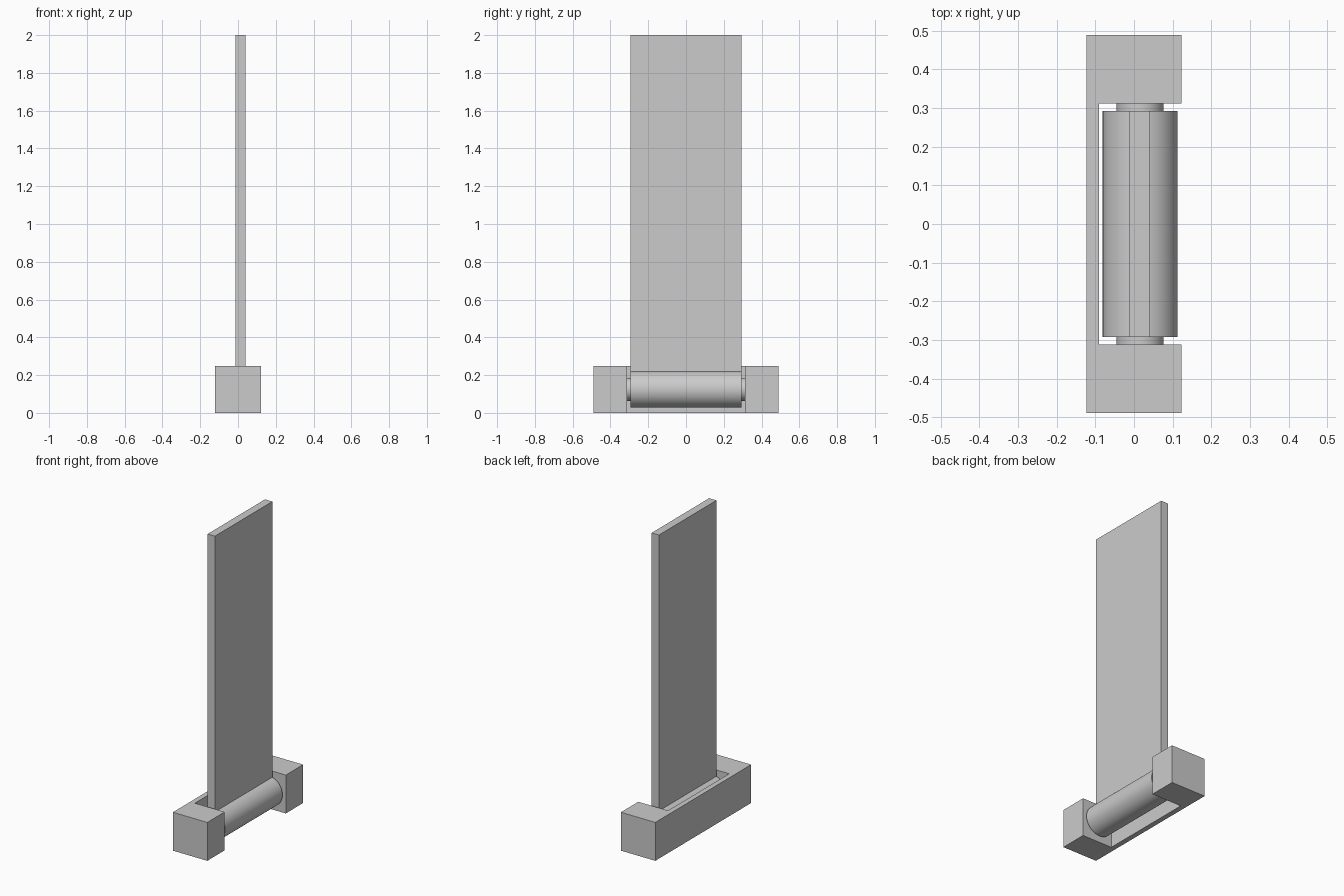
import bpy
import bmesh
import math

if "Cube" in bpy.data.objects:
    bpy.data.objects.remove(bpy.data.objects["Cube"], do_unlink=True)

GREY = (0.6, 0.6, 0.6, 1)
grey = bpy.data.materials.new("plain grey")
grey.use_nodes = True
grey.diffuse_color = GREY
grey.node_tree.nodes["Principled BSDF"].inputs["Base Color"].default_value = GREY

AXIS_X, AXIS_Z = 0.016, 0.125   # hinge axis
ROLL_HALF = 0.293               # half length of roller and panel
GAP_HALF = 0.312                # half width of the opening in the frame


def extrude_profile(name, points, height, z=0):
    """Extrude a flat outline upward."""
    bm = bmesh.new()
    face = bm.faces.new([bm.verts.new((x, y, z)) for x, y in points])
    new = bmesh.ops.extrude_face_region(bm, geom=[face])["geom"]
    verts = [v for v in new if isinstance(v, bmesh.types.BMVert)]
    bmesh.ops.translate(bm, verts=verts, vec=(0, 0, height))
    bmesh.ops.recalc_face_normals(bm, faces=bm.faces)
    mesh = bpy.data.meshes.new(name)
    bm.to_mesh(mesh)
    bm.free()
    obj = bpy.data.objects.new(name, mesh)
    bpy.context.collection.objects.link(obj)
    mesh.materials.append(grey)


def rod(name, radius, half_length, y=0):
    """Smooth cylinder lying along the hinge axis."""
    bpy.ops.mesh.primitive_cylinder_add(
        vertices=64, radius=radius, depth=2 * half_length,
        location=(AXIS_X, y, AXIS_Z), rotation=(math.pi / 2, 0, 0))
    obj = bpy.context.object
    obj.name = name
    obj.data.materials.append(grey)
    bpy.ops.object.shade_smooth_by_angle(angle=math.radians(30))


# C-shaped hinge frame: two end blocks joined by a thin back wall
outer, wall, end = 0.123, -0.09, 0.489
extrude_profile("hinge_frame", [
    (-outer, -end), (outer, -end), (outer, -GAP_HALF), (wall, -GAP_HALF),
    (wall, GAP_HALF), (outer, GAP_HALF), (outer, end), (-outer, end)], 0.248)

# Roller and the pins that carry it
rod("roller", 0.097, ROLL_HALF)
for side, label in ((-1, "front"), (1, "back")):
    rod(label + "_pin", 0.061, 0.02, side * (ROLL_HALF + 0.01))

# Upright panel rising from the roller
left, right = 0.04, -0.012
extrude_profile("panel", [
    (right, -ROLL_HALF), (left, -ROLL_HALF), (left, ROLL_HALF), (right, ROLL_HALF)],
    2 - 0.2, 0.2)
